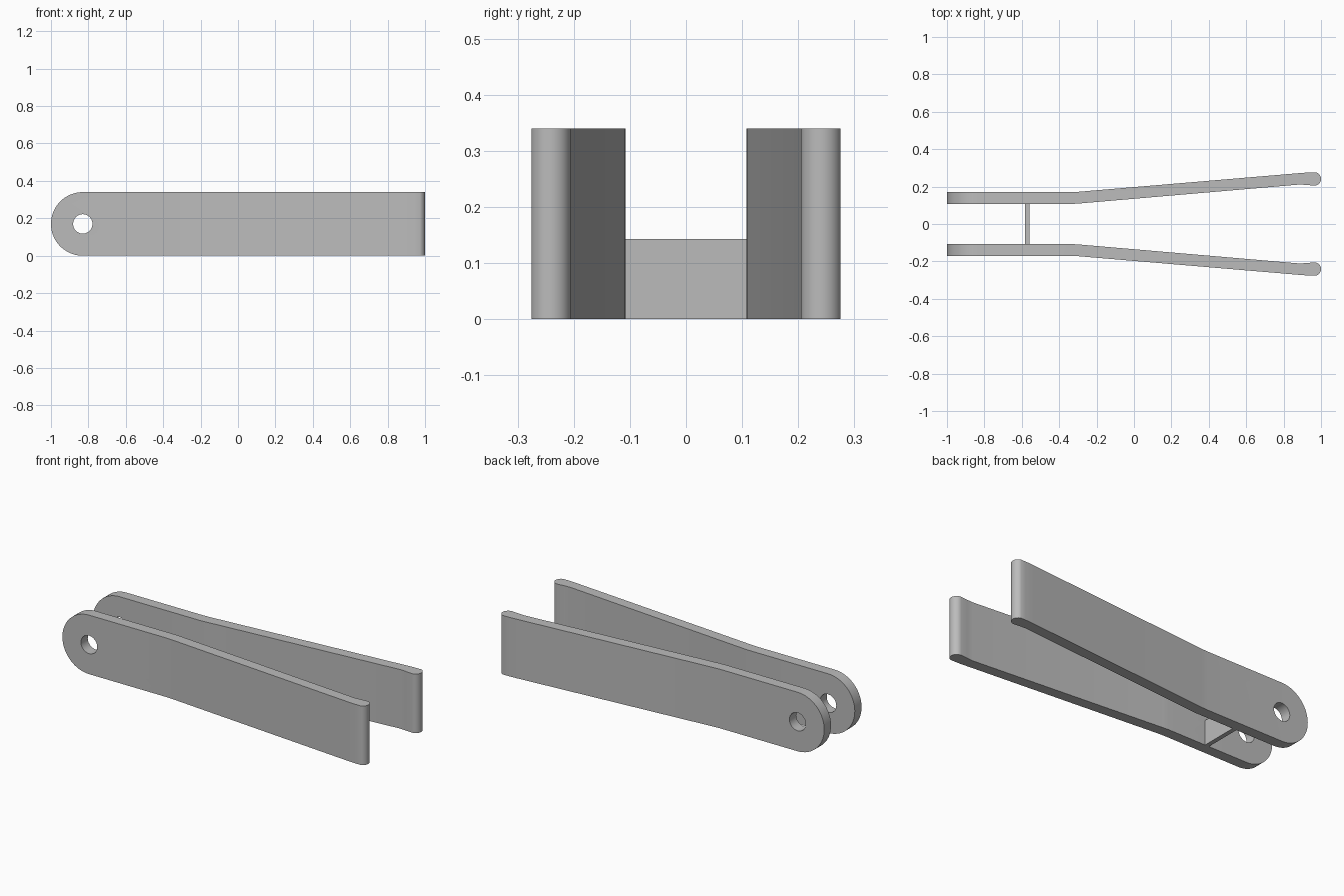
import bpy, bmesh, math
from mathutils import Vector

if "Cube" in bpy.data.objects:
    bpy.data.objects.remove(bpy.data.objects["Cube"])

HEIGHT = 0.34
R = HEIGHT / 2
HOLE = (-0.83, 0.17)

grey = bpy.data.materials.new("plain grey")
grey.use_nodes = True
grey.diffuse_color = (0.5, 0.5, 0.5, 1)
grey.node_tree.nodes["Principled BSDF"].inputs["Base Color"].default_value = (0.5, 0.5, 0.5, 1)


def arc(cx, cy, r, start, end, steps):
    angles = [math.radians(start + (end - start) * i / steps) for i in range(steps + 1)]
    return [(cx + r * math.cos(a), cy + r * math.sin(a)) for a in angles]


def prism(name, points, to_3d, depth):
    """Extrude a flat outline along a depth vector."""
    bm = bmesh.new()
    face = bm.faces.new([bm.verts.new(to_3d(*p)) for p in points])
    made = bmesh.ops.extrude_face_region(bm, geom=[face])["geom"]
    bmesh.ops.translate(bm, vec=Vector(depth), verts=[v for v in made if isinstance(v, bmesh.types.BMVert)])
    bmesh.ops.recalc_face_normals(bm, faces=bm.faces)
    mesh = bpy.data.meshes.new(name)
    bm.to_mesh(mesh)
    bm.free()
    obj = bpy.data.objects.new(name, mesh)
    bpy.context.collection.objects.link(obj)
    mesh.materials.append(grey)
    return obj


def smooth(obj):
    bpy.ops.object.select_all(action="DESELECT")
    obj.select_set(True)
    bpy.context.view_layer.objects.active = obj
    bpy.ops.object.shade_smooth_by_angle(angle=math.radians(30))


def cut(obj, cutter, operation):
    mod = obj.modifiers.new(operation.lower(), "BOOLEAN")
    mod.operation, mod.object, mod.solver = operation, cutter, "EXACT"
    bpy.context.view_layer.objects.active = obj
    bpy.ops.object.modifier_apply(modifier=mod.name)
    bpy.data.objects.remove(cutter)


# Plan of one arm: straight end, splayed length and rounded tip
plan = [(-1.1, 0.108), (-0.32, 0.108), (-0.29, 0.11), (0.885, 0.211), (0.92, 0.209)]
plan += arc(0.964, 0.241, 0.036, -90, 75, 14)
plan += [(0.945, 0.275), (0.925, 0.275), (0.885, 0.272), (-0.3, 0.172), (-0.34, 0.17), (-1.1, 0.17)]

# Side outline shared by both arms
outline = arc(-1 + R, R, R, 90, 270, 32) + [(1.1, 0), (1.1, HEIGHT)]

for name, side in (("left_arm", -1), ("right_arm", 1)):
    arm = prism(name, plan, lambda x, y: (x, side * y, -0.1), (0, 0, 0.6))
    for part, points, operation in (("outline_cutter", outline, "INTERSECT"),
                                    ("pin_hole_cutter", arc(*HOLE, 0.052, 0, 345, 23), "DIFFERENCE")):
        cutter = prism(part, points, lambda x, z: (x, -0.5, z), (0, 1, 0))
        cutter.hide_render = True
        cut(arm, cutter, operation)
    smooth(arm)

# Upright plate joining the arms
prism("cross_plate", [(-0.583, 0), (-0.558, 0), (-0.558, 0.143), (-0.583, 0.143)],
      lambda x, z: (x, -0.11, z), (0, 0.22, 0))
